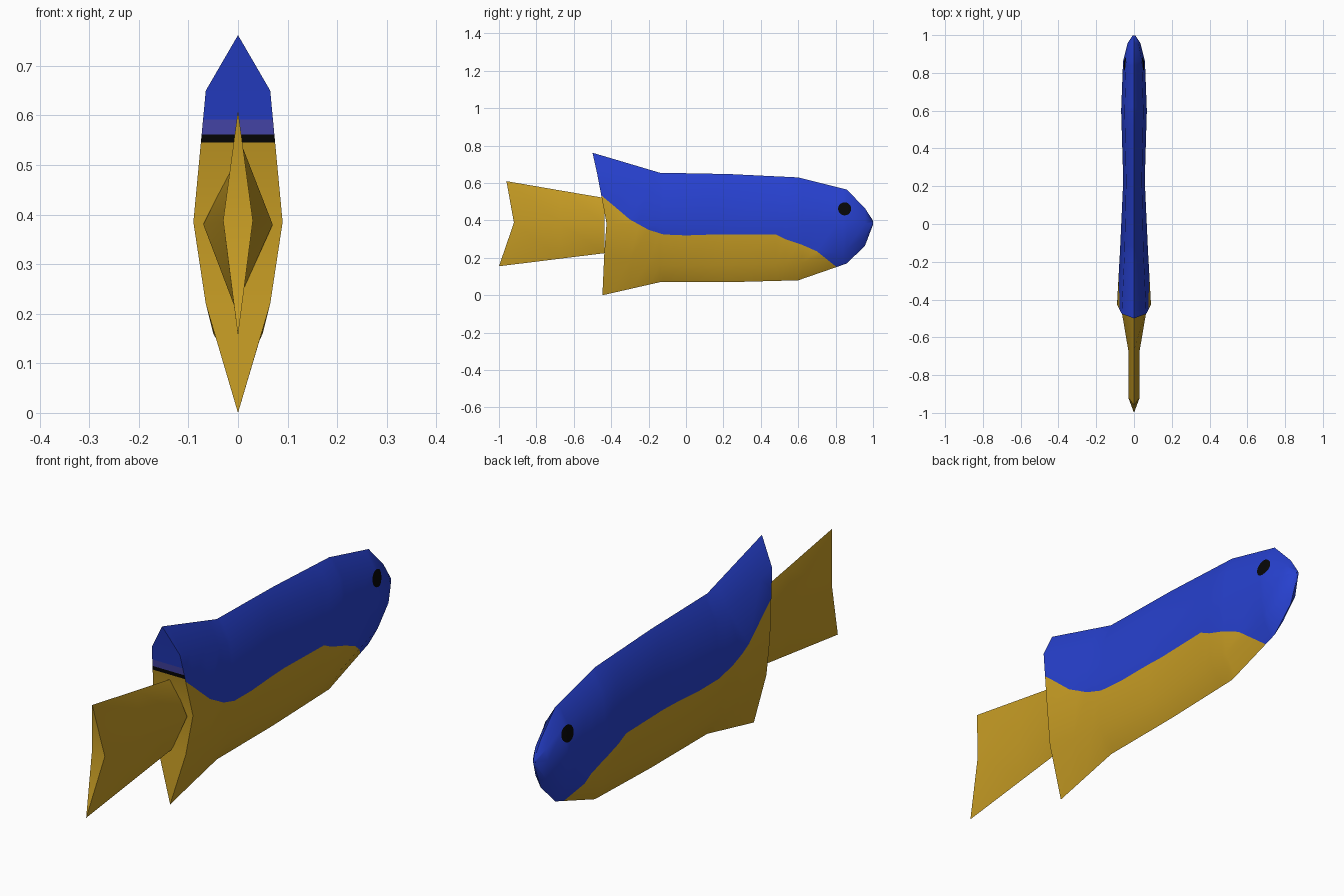
import bpy, bmesh, math
from mathutils import Vector
from mathutils.bvhtree import BVHTree

if "Cube" in bpy.data.objects:
    bpy.data.objects.remove(bpy.data.objects["Cube"])


def material(name, rgb):
    m = bpy.data.materials.new(name)
    m.diffuse_color = (*rgb, 1)
    m.use_nodes = True
    m.node_tree.nodes["Principled BSDF"].inputs["Base Color"].default_value = m.diffuse_color
    return m


BLUE = material("blue", (0.02, 0.052, 0.62))
GOLD = material("gold", (0.58, 0.34, 0.018))
BLACK = material("black", (0.002, 0.002, 0.002))
LAVENDER = material("lavender", (0.07, 0.07, 0.46))


def finish(bm, name, mats, angle=50):
    me = bpy.data.meshes.new(name)
    bm.to_mesh(me)
    bm.free()
    ob = bpy.data.objects.new(name, me)
    bpy.context.collection.objects.link(ob)
    for m in mats:
        me.materials.append(m)
    bpy.ops.object.select_all(action='DESELECT')
    bpy.context.view_layer.objects.active = ob
    ob.select_set(True)
    bpy.ops.object.shade_smooth_by_angle(angle=math.radians(angle))
    return ob


def loft(sections):
    """Each section lists (x, y, z) from belly to back for the +x half; mirrored to -x."""
    bm = bmesh.new()
    rings = []
    for sec in sections:
        right = [bm.verts.new(p) for p in sec]
        left = [bm.verts.new((-x, y, z)) for x, y, z in sec[1:-1]]
        rings.append(right + left[::-1])
    n = len(rings[0])
    for a, b in zip(rings, rings[1:]):
        for i in range(n):
            j = (i + 1) % n
            bm.faces.new((a[i], a[j], b[j], b[i]))
    # close each end with strips running between the two sides
    for r in (rings[0], rings[-1]):
        h = n // 2
        for i in range(h):
            f = [r[i], r[i + 1], r[(n - i - 1) % n], r[(n - i) % n]]
            bm.faces.new(list(dict.fromkeys(f)))
    bmesh.ops.remove_doubles(bm, verts=bm.verts, dist=1e-5)
    bmesh.ops.recalc_face_normals(bm, faces=bm.faces)
    return bm


def cut(bm, faces, co, no):
    geom = set(faces)
    for f in faces:
        geom.update(f.edges)
        geom.update(f.verts)
    bmesh.ops.bisect_plane(bm, geom=list(geom), plane_co=co, plane_no=no, dist=1e-5)


# Body: y, belly z, lower (w, z), middle (w, z), upper (w, z), back z
stations = [
    (-0.14, 0.07, 0.050, 0.16, 0.074, 0.375, 0.050, 0.565, 0.655),
    (0.23, 0.07, 0.042, 0.16, 0.057, 0.37, 0.042, 0.565, 0.648),
    (0.60, 0.08, 0.050, 0.17, 0.068, 0.375, 0.050, 0.55, 0.63),
    (0.86, 0.17, 0.042, 0.245, 0.058, 0.38, 0.042, 0.495, 0.565),
    (0.957, 0.265, 0.024, 0.31, 0.034, 0.385, 0.024, 0.43, 0.465),
    (0.999, 0.375, 0.004, 0.38, 0.006, 0.388, 0.004, 0.395, 0.40),
]
rear = [(0, -0.447, 0), (0.065, -0.437, 0.22), (0.09, -0.425, 0.385),
        (0.065, -0.475, 0.65), (0, -0.5, 0.762)]
body = loft([rear] + [
    [(0, y, b), (lw, y, lz), (mw, y, mz), (uw, y, uz), (0, y, t)]
    for y, b, lw, lz, mw, mz, uw, uz, t in stations])
is_rear = lambda f: f.normal.y < -0.75

# Colour line along the flank, as (y, z)
line = [(-0.6, 0.555), (-0.46, 0.54), (-0.40, 0.49), (-0.30, 0.405), (-0.20, 0.35),
        (-0.12, 0.325), (0, 0.32), (0.15, 0.325), (0.48, 0.325), (0.53, 0.30),
        (0.62, 0.27), (0.70, 0.235), (0.80, 0.155), (0.84, 0.10)]
for y, z in line[1:]:
    cut(body, [f for f in body.faces if not is_rear(f)], (0, y, 0), (0, 1, 0))
for (y0, z0), (y1, z1) in zip(line, line[1:]):
    part = [f for f in body.faces if not is_rear(f)
            and y0 < f.calc_center_median().y < y1]
    cut(body, part, (0, y0, z0), (0, z0 - z1, y1 - y0))

# Bands across the rear face
bands = [0.545, 0.562, 0.592]
for z in bands:
    cut(body, [f for f in body.faces if is_rear(f)], (0, 0, z), (0, 0, 1))


def line_z(y):
    for (y0, z0), (y1, z1) in zip(line, line[1:]):
        if y0 <= y <= y1:
            return z0 + (z1 - z0) * (y - y0) / (y1 - y0)
    return 0


for f in body.faces:
    c = f.calc_center_median()
    if is_rear(f):
        f.material_index = [1, 2, 3, 0][sum(c.z > z for z in bands)]
    else:
        f.material_index = 0 if c.z > line_z(c.y) else 1
bmesh.ops.triangulate(body, faces=[f for f in body.faces if len(f.verts) > 4])
tree = BVHTree.FromBMesh(body)
finish(body, "body", [BLUE, GOLD, BLACK, LAVENDER])

# Tail fin: three diamond sections with a notched trailing edge
tail = loft([
    [(0, -0.435, 0.225), (0.07, -0.435, 0.38), (0, -0.435, 0.52)],
    [(0, -0.67, 0.196), (0.03, -0.67, 0.385), (0, -0.67, 0.56)],
    [(0, -1.0, 0.155), (0.03, -0.92, 0.388), (0, -0.96, 0.61)],
])
finish(tail, "tail_fin", [GOLD])

# Eyes: thin discs laid onto the sides of the head
for side, name in ((1, "right_eye"), (-1, "left_eye")):
    bm = bmesh.new()
    bmesh.ops.create_circle(bm, cap_ends=True, cap_tris=True, segments=20, radius=0.035)
    bmesh.ops.subdivide_edges(bm, edges=bm.edges, cuts=2, use_grid_fill=True)
    for v in bm.verts:
        y, z = 0.848 + v.co.x, 0.462 + v.co.y
        hit = tree.ray_cast(Vector((side, y, z)), Vector((-side, 0, 0)))[0]
        v.co = (hit.x + side * 0.002, y, z)
    bmesh.ops.recalc_face_normals(bm, faces=bm.faces)
    if sum(f.normal.x for f in bm.faces) * side < 0:
        bmesh.ops.reverse_faces(bm, faces=bm.faces)
    finish(bm, name, [BLACK])
